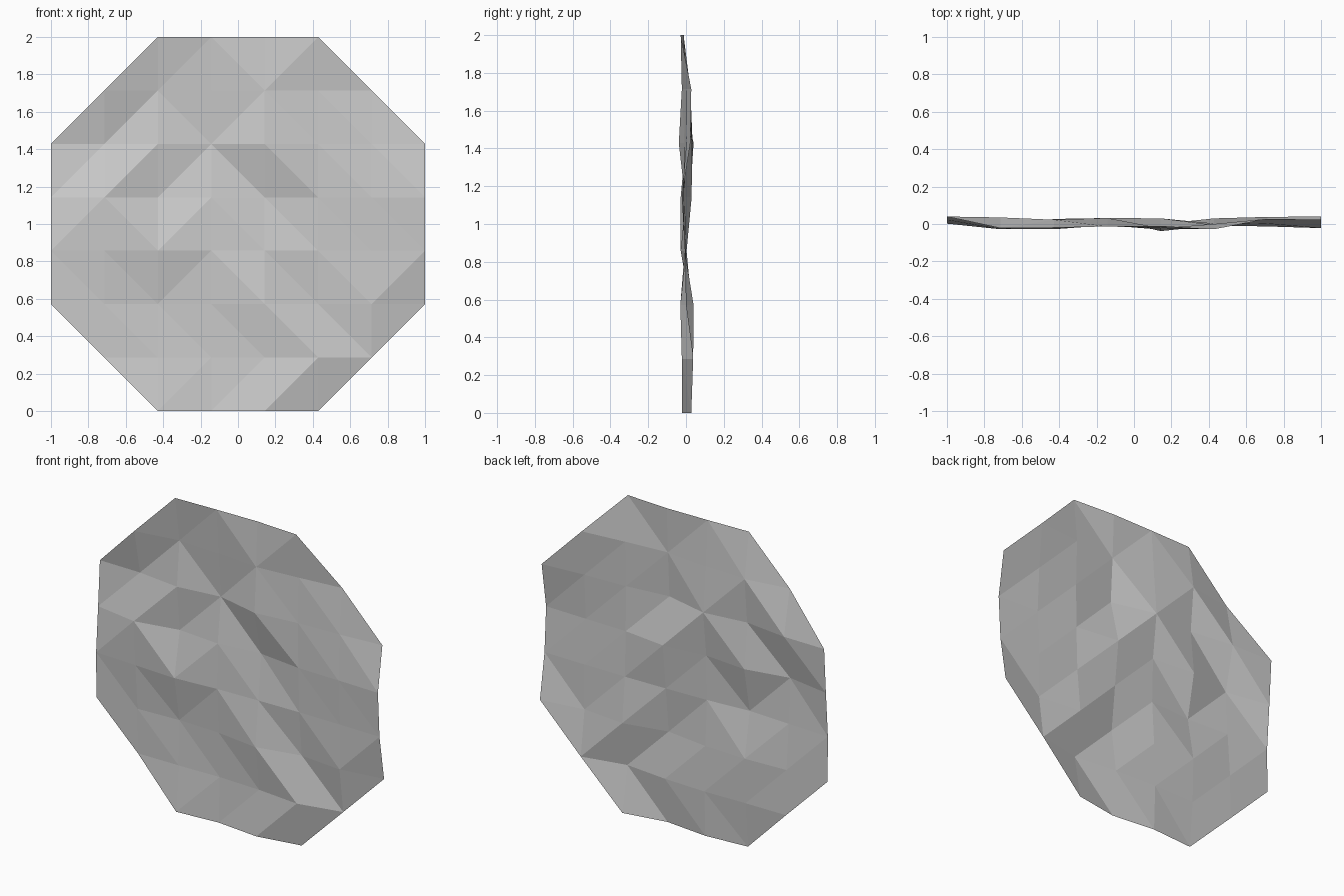
import bpy
import bmesh

default_cube = bpy.data.objects.get("Cube")
if default_cube:
    bpy.data.objects.remove(default_cube, do_unlink=True)

CELLS = 7
STEP = 2 / CELLS

# Depth of each grid point in thousandths, bottom row first,
# paired with the column where the row starts
DEPTH_ROWS = [
    (2, [-10, 10, -20, 28]),
    (1, [15, 15, 20, 8, -22, 38]),
    (0, [5, 10, 22, 10, -30, 30, 0, 40]),
    (0, [2, -12, -28, -7, 0, 3, 0, -6]),
    (0, [22, -28, 27, 0, 30, -6, -13, -22]),
    (0, [40, 35, -2, 32, -38, -8, 2, 23]),
    (1, [-22, 23, 8, -22, 0, 28]),
    (2, [-20, -13, -10, -28]),
]

# Fold direction of each cell, bottom row first:
# r rises to the right, f falls to the right, dot marks a cut corner
FOLDS = [
    "..rrr..",
    ".fffff.",
    "ffrfffr",
    "rfrffff",
    "rrrffff",
    ".rfrff.",
    "..rfr..",
]


def make_material(name, colour):
    material = bpy.data.materials.new(name)
    material.use_nodes = True
    material.diffuse_color = colour
    shader = material.node_tree.nodes["Principled BSDF"]
    shader.inputs["Base Color"].default_value = colour
    return material


def build_sheet(name, material):
    bm = bmesh.new()
    grid = {}
    for row, (start, depths) in enumerate(DEPTH_ROWS):
        for column, depth in enumerate(depths, start):
            point = (column * STEP - 1, depth / 1000, row * STEP)
            grid[column, row] = bm.verts.new(point)

    # Every cell is two triangles; a cell with a missing corner is one
    for row, folds in enumerate(FOLDS):
        for column, fold in enumerate(folds):
            ring = [(column, row), (column + 1, row),
                    (column + 1, row + 1), (column, row + 1)]
            corners = [grid[key] for key in ring if key in grid]
            if len(corners) == 3:
                bm.faces.new(corners)
            elif len(corners) == 4:
                a, b, c, d = corners
                if fold == "r":
                    triangles = [(a, b, c), (a, c, d)]
                else:
                    triangles = [(a, b, d), (b, c, d)]
                for triangle in triangles:
                    bm.faces.new(triangle)

    mesh = bpy.data.meshes.new(name)
    bm.to_mesh(mesh)
    bm.free()
    mesh.materials.append(material)
    sheet = bpy.data.objects.new(name, mesh)
    bpy.context.collection.objects.link(sheet)
    return sheet


# Crumpled eight-sided sheet
stone_grey = make_material("stone grey", (0.6, 0.6, 0.6, 1))
build_sheet("faceted_octagon_sheet", stone_grey)
